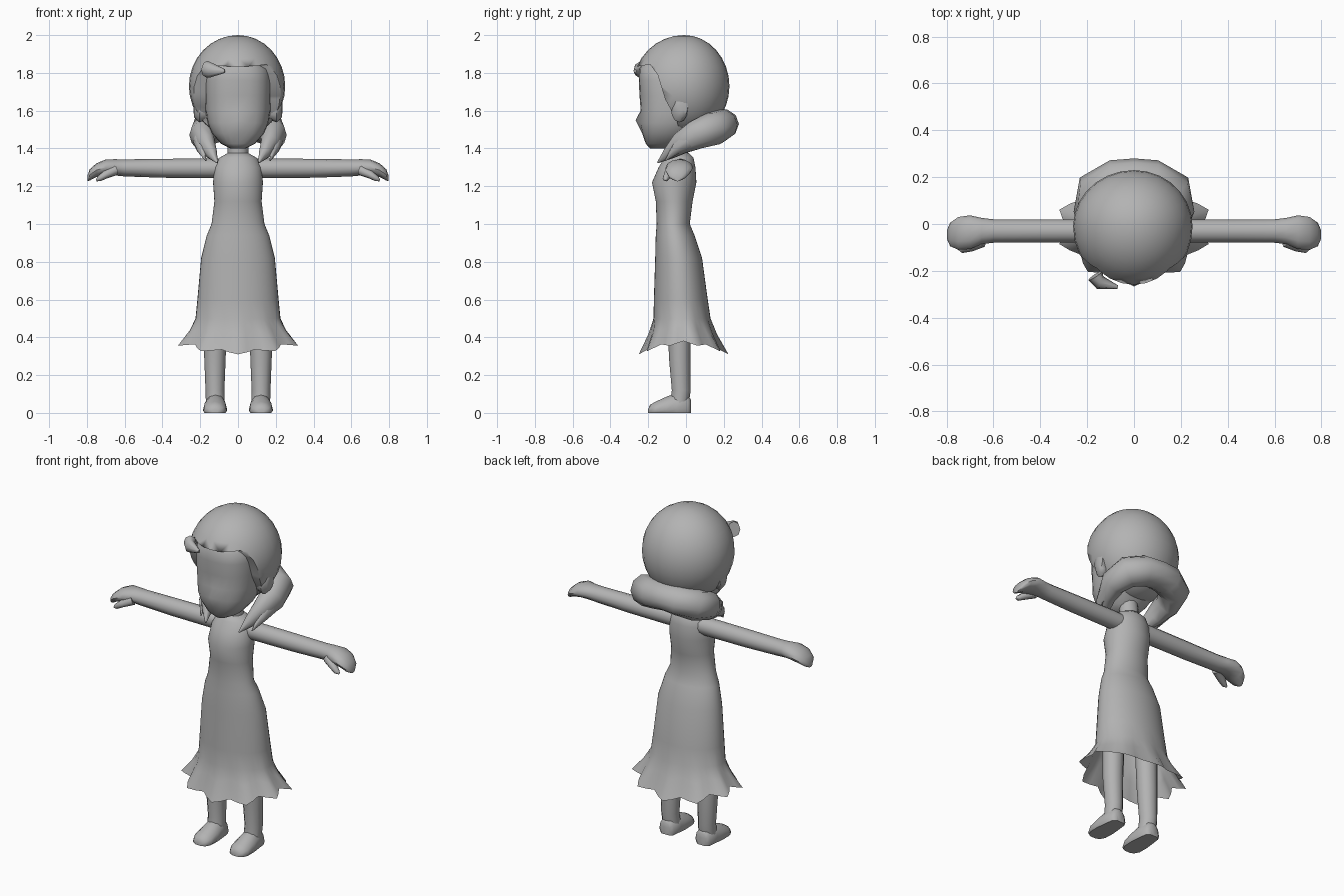
import bpy, bmesh, math
from mathutils import Vector

if "Cube" in bpy.data.objects:
    bpy.data.objects.remove(bpy.data.objects["Cube"])

grey = bpy.data.materials.new("plain_grey")
grey.diffuse_color = (0.45, 0.45, 0.45, 1)
grey.use_nodes = True
grey.node_tree.nodes["Principled BSDF"].inputs["Base Color"].default_value = grey.diffuse_color


def finish(name, bm, angle=50):
    """Turn a bmesh into a smooth-shaded object."""
    bmesh.ops.recalc_face_normals(bm, faces=bm.faces)
    me = bpy.data.meshes.new(name)
    bm.to_mesh(me)
    bm.free()
    for p in me.polygons:
        p.use_smooth = True
    me.set_sharp_from_angle(angle=math.radians(angle))
    me.materials.append(grey)
    ob = bpy.data.objects.new(name, me)
    bpy.context.collection.objects.link(ob)
    return ob


def loft(name, rings, cap_start=True, cap_end=True, angle=50):
    bm = bmesh.new()
    vr = [[bm.verts.new(p) for p in r] for r in rings]
    n = len(vr[0])
    for a, b in zip(vr, vr[1:]):
        for i in range(n):
            j = (i + 1) % n
            bm.faces.new((a[i], a[j], b[j], b[i]))
    if cap_start:
        bm.faces.new(vr[0])
    if cap_end:
        bm.faces.new(vr[-1])
    return finish(name, bm, angle)


def sweep(name, path, n=12, ref=(0, 0, 1), axis=None, floor=False, angle=50):
    """Elliptical tube through points (x, y, z, side radius, up radius)."""
    rings = []
    for k, (x, y, z, ru, rv) in enumerate(path):
        a, b = path[max(k - 1, 0)], path[min(k + 1, len(path) - 1)]
        t = Vector(axis) if axis else (Vector(b[:3]) - Vector(a[:3])).normalized()
        u = t.cross(Vector(ref)).normalized()
        v = u.cross(t)
        ring = []
        for i in range(n):
            w = 2 * math.pi * i / n
            p = Vector((x, y, z)) + u * ru * math.cos(w) + v * rv * math.sin(w)
            if floor:
                p.z = max(p.z, 0)
            ring.append(p)
        rings.append(ring)
    return loft(name, rings, angle=angle)


def power(c, e):
    return math.copysign(abs(c) ** e, c)


def level_rings(rows, n, e=1.0):
    """Horizontal rings from (z, half width, front y, back y)."""
    out = []
    for z, hx, yf, yb in rows:
        ring = []
        for i in range(n):
            w = 2 * math.pi * i / n
            ring.append(Vector((hx * power(math.cos(w), e),
                                (yf + yb) / 2 + (yb - yf) / 2 * power(math.sin(w), e), z)))
        out.append(ring)
    return out


# Dress with fluted hem
N = 40
rings = level_rings([
    (1.375, .055, -.095, .015), (1.35, .10, -.115, .04), (1.30, .125, -.145, .05),
    (1.22, .132, -.18, .055), (1.12, .125, -.16, .035), (1.0, .14, -.155, .02),
    (.94, .165, -.16, .045), (.82, .195, -.163, .085), (.6, .215, -.17, .115),
    (.5, .225, -.172, .13), (.43, .27, -.20, .165), (.36, .335, -.25, .225)], N)
for ring, depth, drop in ((rings[-2], .10, .015), (rings[-1], .16, .05)):
    for i, p in enumerate(ring):
        w = 2 * math.pi * i / N
        valley = (1 + math.cos(10 * w)) / 2
        p.x *= 1 - depth * valley
        p.y = -.02 + (p.y + .02) * (1 - depth * valley)
        p.z += .02 * valley - drop * math.sin(w) ** 2
loft("dress", rings, cap_end=False, angle=70)

# Neck
sweep("neck", [(0, -.04, 1.32, .06, .055), (0, -.04, 1.38, .055, .05),
               (0, -.05, 1.46, .055, .05)], ref=(0, 1, 0), axis=(0, 0, 1))

# Face with pointed nose ring
face = level_rings([
    (1.40, .04, -.19, -.05), (1.425, .09, -.213, -.02), (1.48, .138, -.232, .03),
    (1.535, .162, -.245, .08), (1.60, .172, -.24, .1), (1.68, .174, -.246, .1),
    (1.76, .174, -.25, .1), (1.82, .165, -.248, .1), (1.87, .11, -.22, .1)], 24, .8)
for p in face[3]:
    if abs(p.x) < .03 and p.y < 0:
        p.y -= .022
        p.z += .015
loft("face", face, angle=60)

# Hair cap: egg shape with the face opening cut out
bm = bmesh.new()
bmesh.ops.create_uvsphere(bm, u_segments=28, v_segments=16, radius=1)
for v in bm.verts:
    v.co.x *= .25 if v.co.x > 0 else .26
    v.co.y *= .24 if v.co.y > 0 else .27
    v.co.z *= .27
    v.co += Vector((0, -.01, 1.73))
hair = finish("hair_cap", bm)
outline = [(-.4, 1.825), (-.25, 1.835), (-.19, 1.845), (-.15, 1.79), (-.11, 1.66),
           (-.05, 1.55), (-.01, 1.40), (-.4, 1.40)]
cutter = loft("face_opening_cutter",
              [[(x, y, z) for y, z in outline] for x in (-.5, .5)])
cutter.hide_render = True
cutter.hide_viewport = True
mod = hair.modifiers.new("face_opening", "BOOLEAN")
mod.operation = "DIFFERENCE"
mod.solver = "EXACT"
mod.object = cutter

# Rolled hair around the nape, ending in pointed front locks
half = [(.11, -.15, 1.325, .004, .004), (.14, -.09, 1.375, .03, .035),
        (.17, -.03, 1.425, .05, .06), (.188, .05, 1.47, .07, .08),
        (.165, .145, 1.505, .085, .09), (.08, .185, 1.525, .09, .085)]
sweep("nape_hair_roll", half + [(0, .19, 1.53, .09, .08)]
      + [(-x, y, z, a, b) for x, y, z, a, b in reversed(half)], n=10)

# Hair clip
sweep("hair_clip", [(-.165, -.22, 1.82, .035, .045), (-.145, -.25, 1.815, .03, .04),
                    (-.07, -.27, 1.81, .008, .01)], n=8, angle=60)

for side, s in (("left", 1), ("right", -1)):
    def mirrored(path):
        return [(s * p[0], *p[1:]) for p in path]

    # Side lock of hair
    sweep(side + "_hair_lock", mirrored([(.20, .01, 1.44, .04, .05), (.195, -.05, 1.40, .025, .03),
                                         (.17, -.11, 1.335, .003, .003)]), n=8)

    # Ear
    sweep(side + "_ear", mirrored([(.16, -.035, 1.61, .035, .055), (.205, -.035, 1.61, .045, .072),
                                   (.232, -.025, 1.62, .035, .055), (.236, -.02, 1.62, .012, .02)]),
          axis=(s, 0, 0))

    # Arm and mitten hand
    sweep(side + "_arm", mirrored([
        (.06, -.03, 1.295, .05, .05), (.15, -.03, 1.295, .05, .052), (.4, -.03, 1.295, .05, .05),
        (.6, -.03, 1.297, .05, .045), (.65, -.03, 1.30, .056, .043), (.70, -.035, 1.30, .072, .042),
        (.75, -.04, 1.285, .07, .036), (.785, -.045, 1.26, .05, .03), (.798, -.045, 1.24, .02, .014)]),
        axis=(s, 0, 0))

    # Thumb
    sweep(side + "_thumb", mirrored([(.65, -.07, 1.285, .03, .028), (.70, -.095, 1.262, .024, .022),
                                     (.735, -.108, 1.24, .016, .015), (.75, -.105, 1.23, .005, .005)]), n=8)

    # Leg
    sweep(side + "_leg", mirrored([(.12, -.035, .05, .05, .05), (.122, -.025, .12, .05, .05),
                                   (.122, -.034, .3, .057, .057), (.115, -.035, .6, .065, .06)]),
          ref=(0, 1, 0), axis=(0, 0, 1))

    # Foot
    sweep(side + "_foot", mirrored([(.12, .026, .02, .03, .05), (.12, .01, .02, .05, .075),
                                    (.12, -.05, .02, .058, .085), (.121, -.10, .015, .064, .072),
                                    (.122, -.16, .01, .062, .05), (.122, -.19, .008, .045, .035),
                                    (.122, -.2, .005, .02, .015)]),
          axis=(0, -1, 0), floor=True)
